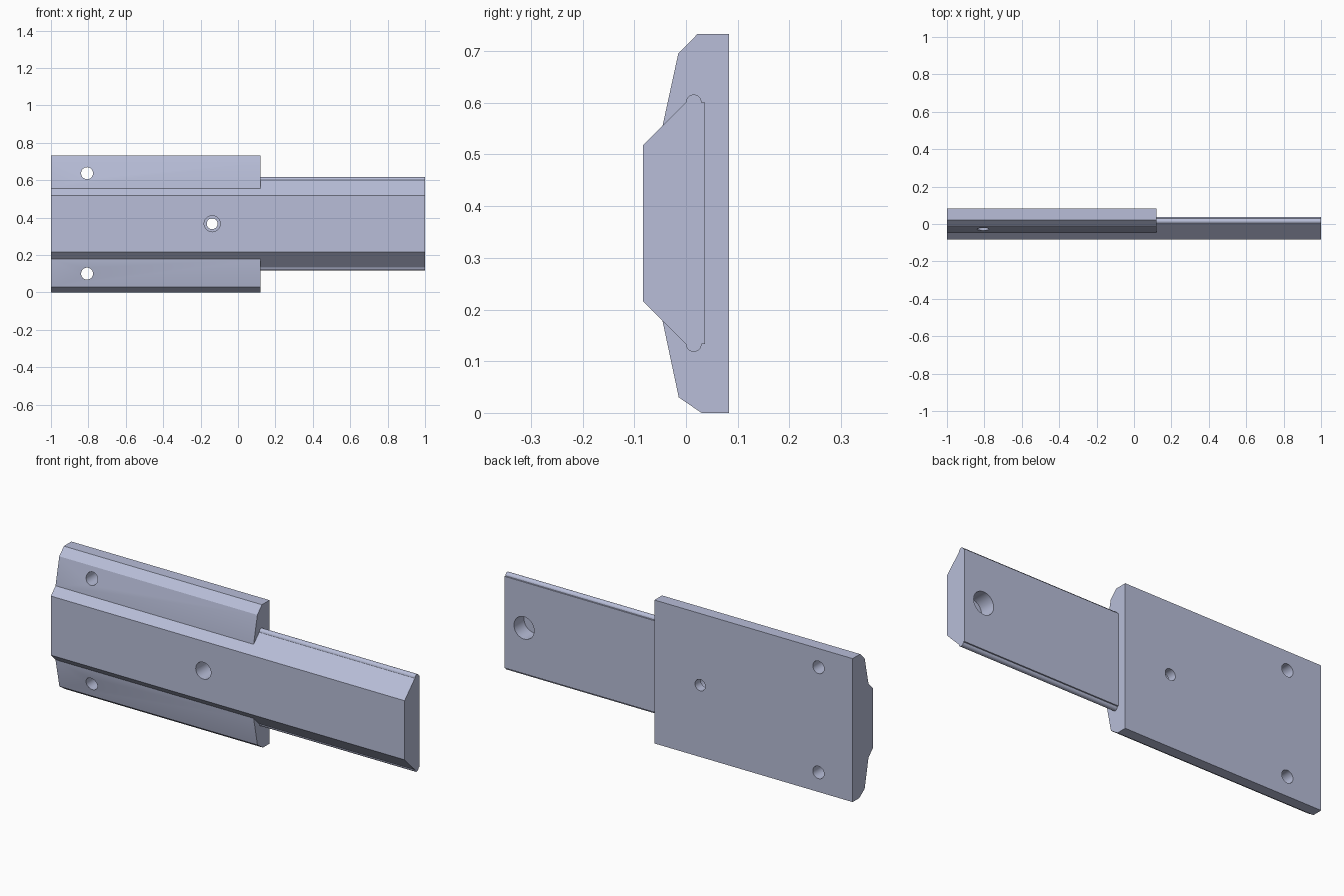
import bpy, bmesh, math
from mathutils import Matrix

cube = bpy.data.objects.get("Cube")
if cube:
    bpy.data.objects.remove(cube)

MID = 0.367  # height of the rail's centre line

steel = bpy.data.materials.new("pale_blue_steel")
steel.use_nodes = True
colour = (0.48, 0.515, 0.69, 1)
steel.diffuse_color = colour
steel.node_tree.nodes["Principled BSDF"].inputs["Base Color"].default_value = colour


def finish(bm, name):
    bmesh.ops.recalc_face_normals(bm, faces=bm.faces)
    mesh = bpy.data.meshes.new(name)
    bm.to_mesh(mesh)
    bm.free()
    mesh.materials.append(steel)
    obj = bpy.data.objects.new(name, mesh)
    bpy.context.collection.objects.link(obj)
    return obj


def extrude_x(name, profile, x0, x1):
    """Extrude a (y, z) profile along x."""
    bm = bmesh.new()
    face = bm.faces.new([bm.verts.new((x0, y, z)) for y, z in profile])
    new = bmesh.ops.extrude_face_region(bm, geom=[face])["geom"]
    verts = [v for v in new if isinstance(v, bmesh.types.BMVert)]
    bmesh.ops.translate(bm, verts=verts, vec=(x1 - x0, 0, 0))
    return finish(bm, name)


def drill(name, x, z, radius, y0, y1):
    """Cylinder along y used as a hole cutter."""
    bm = bmesh.new()
    place = Matrix.Translation((x, (y0 + y1) / 2, z)) @ Matrix.Rotation(math.pi / 2, 4, "X")
    bmesh.ops.create_cone(bm, cap_ends=True, segments=40, radius1=radius,
                          radius2=radius, depth=y1 - y0, matrix=place)
    return finish(bm, name)


def combine(target, tool, operation):
    mod = target.modifiers.new(operation.lower(), "BOOLEAN")
    mod.object, mod.operation, mod.solver = tool, operation, "EXACT"
    bpy.context.view_layer.objects.active = target
    bpy.ops.object.modifier_apply(modifier=mod.name)
    bpy.data.objects.remove(tool)


# Wide carriage plate with chamfered long edges
carriage = extrude_x("slide_block", [
    (0.083, 0), (0.083, 0.733), (0.022, 0.733), (-0.015, 0.695),
    (-0.045, 0.557), (-0.045, 0.176), (-0.014, 0.03), (0.03, 0)], -1, 0.12)

# Dovetail rail with a rounded bead on each long edge
upper = [(-0.083, 0.151)]
for i in range(13):
    a = math.pi * (1 - i / 12)
    upper.append((0.015 + 0.015 * math.cos(a), 0.234 + 0.015 * math.sin(a)))
upper.append((0.037, 0.234))
profile = [(y, MID + h) for y, h in upper] + [(y, MID - h) for y, h in reversed(upper)]
rail = extrude_x("rail", profile, -1, 1)
combine(carriage, rail, "UNION")

# Mounting holes, stepped centre hole and blind hole in the rail's back
for z in (0.1, 0.637):
    combine(carriage, drill("mount_hole", -0.807, z, 0.032, -0.2, 0.2), "DIFFERENCE")
combine(carriage, drill("centre_hole", -0.138, MID, 0.029, -0.2, 0.2), "DIFFERENCE")
combine(carriage, drill("centre_counterbore", -0.138, MID, 0.043, -0.2, 0.037), "DIFFERENCE")
combine(carriage, drill("blind_hole", 0.89, MID, 0.057, -0.045, 0.2), "DIFFERENCE")

bpy.ops.object.select_all(action="DESELECT")
carriage.select_set(True)
bpy.context.view_layer.objects.active = carriage
bpy.ops.object.shade_smooth_by_angle(angle=math.radians(25))
